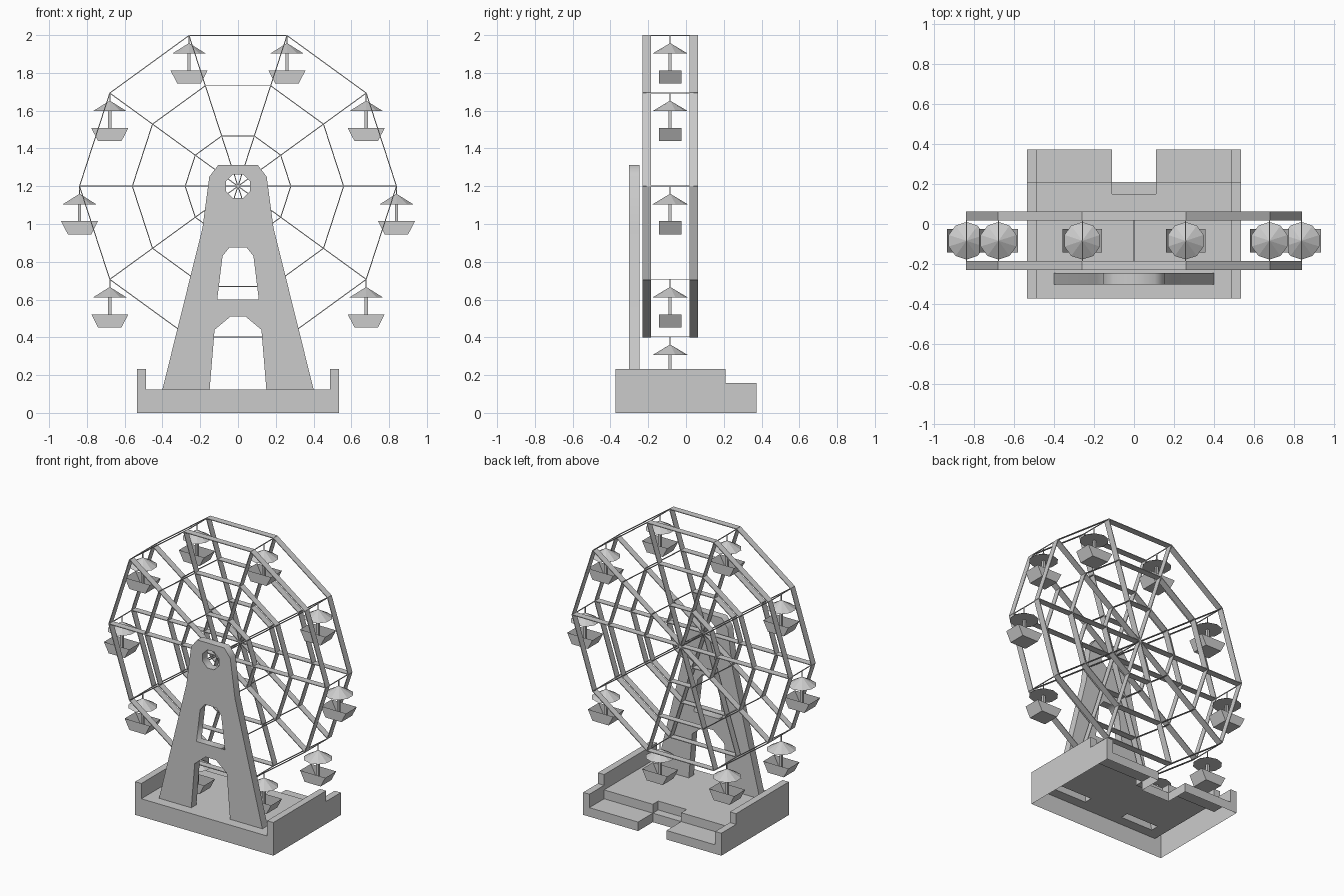
import bpy, bmesh
from math import cos, sin, pi, radians
from mathutils import Matrix, Vector

cube = bpy.data.objects.get("Cube")
if cube:
    bpy.data.objects.remove(cube, do_unlink=True)

grey = bpy.data.materials.new("light_grey")
grey.use_nodes = True
colour = (0.6, 0.6, 0.6, 1)
grey.diffuse_color = colour
grey.node_tree.nodes["Principled BSDF"].inputs["Base Color"].default_value = colour

HUB_Z, RADIUS, MID_Y, SIDES = 1.2, 0.839, -0.084, 10
STRIP, THIN = 0.045, 0.005


def add_object(name, bm):
    bmesh.ops.recalc_face_normals(bm, faces=bm.faces)
    mesh = bpy.data.meshes.new(name)
    bm.to_mesh(mesh)
    bm.free()
    mesh.materials.append(grey)
    obj = bpy.data.objects.new(name, mesh)
    bpy.context.collection.objects.link(obj)
    return obj


def bar(bm, a, b, wide, thick):
    """Flat bar in the wheel plane from a to b, wide along y."""
    a, b = Vector(a), Vector(b)
    along = (b - a).normalized()
    side = Vector((0, 1, 0))
    frame = Matrix((along, side, along.cross(side))).transposed().to_4x4()
    size = Matrix.Diagonal(((b - a).length, wide, thick, 1))
    bmesh.ops.create_cube(bm, size=1, matrix=Matrix.Translation((a + b) / 2) @ frame @ size)


def box(bm, centre, size):
    bmesh.ops.create_cube(bm, size=1, matrix=Matrix.Translation(centre) @ Matrix.Diagonal((*size, 1)))


def rim_point(i, radius, y):
    angle = 2 * pi * i / SIDES
    return Vector((radius * cos(angle), y, HUB_Z + radius * sin(angle)))


# Base: hollow stepped shell, one height per plan cell
FLOOR, WALL, LOW_WALL, STEP = 0.125, 0.232, 0.157, 0.063
xs = [-0.535, -0.487, -0.4, -0.15, -0.11, 0.11, 0.15, 0.4, 0.487, 0.535]
ys = [-0.373, -0.302, -0.245, 0.15, 0.21, 0.373]


def height(i, j):
    if not (0 <= i < len(xs) - 1 and 0 <= j < len(ys) - 1):
        return 0
    if i in (0, len(xs) - 2):
        return LOW_WALL if j == 4 else WALL
    if j == 1 and i in (2, 6):
        return None              # leg socket
    if i == 4 and j >= 3:
        return STEP if j == 3 else 0
    return STEP if j == 4 else FLOOR


bm = bmesh.new()


def face(*points):
    bm.faces.new([bm.verts.new(p) for p in points])


def riser(p, q, h, k):
    if h is not None and k is not None and h != k:
        face((*p, h), (*q, h), (*q, k), (*p, k))


for i in range(len(xs)):
    for j in range(len(ys)):
        h = height(i, j)
        if h:
            a, b, c, d = xs[i], xs[i + 1], ys[j], ys[j + 1]
            face((a, c, h), (b, c, h), (b, d, h), (a, d, h))
        if j < len(ys) - 1:
            riser((xs[i], ys[j]), (xs[i], ys[j + 1]), h, height(i - 1, j))
        if i < len(xs) - 1:
            riser((xs[i], ys[j]), (xs[i + 1], ys[j]), h, height(i, j - 1))
bmesh.ops.remove_doubles(bm, verts=bm.verts, dist=0.0001)
add_object("base", bm)


# Support tower: filled outline with an arched window and a hub hole
def mirrored(half):
    return half + [(-x, z) for x, z in reversed(half)]


outline = mirrored([(0.15, FLOOR), (0.4, FLOOR), (0.188, 0.98), (0.152, 1.25), (0.105, 1.312)])
doorway = [(-0.15, FLOOR), (-0.124, 0.44), (-0.04, 0.51)]
outline += doorway[1:] + [(-x, z) for x, z in reversed(doorway[1:])]
window = mirrored([(0.11, 0.6), (0.082, 0.83), (0.045, 0.876)])
hole = [(0.068 * cos(pi / 8 + k * pi / 4), HUB_Z + 0.068 * sin(pi / 8 + k * pi / 4)) for k in range(8)]

curve = bpy.data.curves.new("support_profile", "CURVE")
curve.dimensions = "2D"
curve.fill_mode = "BOTH"
curve.extrude = 0.0285
for loop in (outline, window, hole):
    spline = curve.splines.new("POLY")
    spline.points.add(len(loop) - 1)
    for point, (x, z) in zip(spline.points, loop):
        point.co = (x, z, 0, 1)
    spline.use_cyclic_u = True
helper = bpy.data.objects.new("support_profile", curve)
bpy.context.collection.objects.link(helper)
evaluated = helper.evaluated_get(bpy.context.evaluated_depsgraph_get())
profile = bpy.data.meshes.new_from_object(evaluated)
bm = bmesh.new()
bm.from_mesh(profile)
bpy.data.objects.remove(helper, do_unlink=True)
bpy.data.meshes.remove(profile)
bmesh.ops.remove_doubles(bm, verts=bm.verts, dist=0.0001)
bm.transform(Matrix.Translation((0, -0.2735, 0)) @ Matrix.Rotation(radians(90), 4, "X"))
feet = [f for f in bm.faces if all(v.co.z < FLOOR + 0.001 for v in f.verts)]
bmesh.ops.delete(bm, geom=feet, context="FACES")
add_object("support_tower", bm)

# Two wheels: spokes and three rings of flat strips
for name, y in (("front_wheel", MID_Y - 0.125), ("back_wheel", MID_Y + 0.125)):
    bm = bmesh.new()
    for i in range(SIDES):
        bar(bm, (0, y, HUB_Z), rim_point(i, RADIUS, y), STRIP, THIN)
        for part in (1, 2, 3):
            r = RADIUS * part / 3
            bar(bm, rim_point(i, r, y), rim_point(i + 1, r, y), STRIP, THIN)
    add_object(name, bm)

# Cross rods joining the wheels
bm = bmesh.new()
for i in range(SIDES):
    box(bm, rim_point(i, RADIUS - 0.001, MID_Y), (THIN, 0.25, THIN))
box(bm, (0, MID_Y, HUB_Z), (THIN, 0.25, THIN))
add_object("cross_rods", bm)

# Gondolas: hanger, canopy, post and open tub
bm = bmesh.new()
box(bm, (0, 0, -0.022), (THIN, THIN, 0.044))
bmesh.ops.create_cone(bm, cap_ends=True, segments=10, radius1=0.094, radius2=0,
                      depth=0.056, matrix=Matrix.Translation((0, 0, -0.068)))
box(bm, (0, 0, -0.172), (0.017, 0.017, 0.16))
tub = bmesh.ops.create_cube(bm, size=1, matrix=Matrix.Translation((0, 0, -0.22))
                            @ Matrix.Diagonal((0.196, 0.12, 0.07, 1)))["verts"]
for v in tub:
    if v.co.z < -0.22:
        v.co.x *= 0.63
lid = [f for f in tub[0].link_faces[0].verts[0].link_faces] and [
    f for f in bm.faces if all(v in tub and v.co.z > -0.22 for v in f.verts)]
bmesh.ops.delete(bm, geom=lid, context="FACES_ONLY")
gondola = add_object("gondola_1", bm)
gondola.location = rim_point(0, RADIUS, MID_Y)
for i in range(1, SIDES):
    copy = bpy.data.objects.new(f"gondola_{i + 1}", gondola.data)
    copy.location = rim_point(i, RADIUS, MID_Y)
    bpy.context.collection.objects.link(copy)
